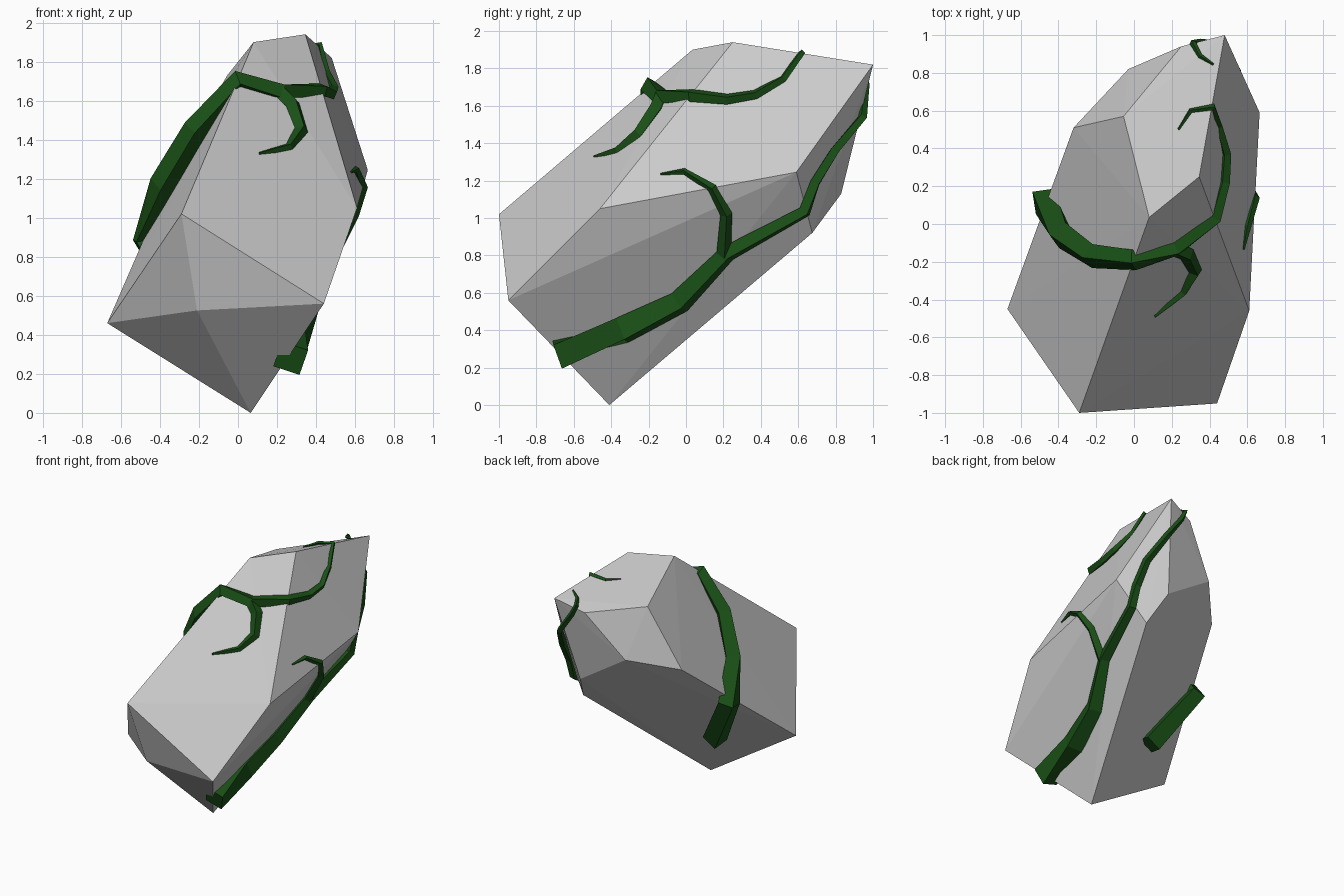
import bpy, bmesh
from mathutils import Vector
from mathutils.bvhtree import BVHTree


def finish(bm, name, mat=None):
    bmesh.ops.recalc_face_normals(bm, faces=bm.faces)
    me = bpy.data.meshes.new(name)
    bm.to_mesh(me)
    bm.free()
    ob = bpy.data.objects.new(name, me)
    bpy.context.collection.objects.link(ob)
    if mat:
        me.materials.append(mat)
    return ob


# Rock: convex hull of its corner points
corners = [
    (-.67, -.45, .46), (-.29, -1, 1.02), (.44, -.95, .56), (.065, -.41, 0), (-.21, -.87, .525),
    (.48, 1, 1.82), (.345, .25, 1.94), (.08, .035, 1.9), (.665, .59, 1.245), (.61, -.46, 1.05),
    (-.055, .57, 1.73), (-.32, .51, 1.265), (-.03, .82, 1.385), (.25, .94, 1.74),
    (.447, .675, .92), (.366, .83, 1.13),
]
bm = bmesh.new()
for c in corners:
    bm.verts.new(c)
bmesh.ops.convex_hull(bm, input=bm.verts)
bmesh.ops.recalc_face_normals(bm, faces=bm.faces)
surface = BVHTree.FromBMesh(bm)
finish(bm, "rock")

# Vines: tapered four-sided sweeps, one corner pointing away from the rock
green = bpy.data.materials.new("vine_green")
green.diffuse_color = (.01, .08, .008, 1)


def sweep(bm, path):
    pts = [Vector(p[:3]) for p in path]
    normals = [surface.find_nearest(p)[1] for p in pts]
    last = len(pts) - 1
    rings = []
    for i, p in enumerate(pts):
        a, b = max(i - 1, 0), min(i + 1, last)
        d = sum(((pts[j + 1] - pts[j]).normalized() for j in range(a, b)), Vector()).normalized()
        n = normals[a] + normals[i] * 2 + normals[b]
        n = (n - d * n.dot(d)).normalized()
        s = d.cross(n)
        rings.append([bm.verts.new(p + o * path[i][3]) for o in (n, s, -n, -s)])
    for r, q in zip(rings, rings[1:]):
        for k in range(4):
            bm.faces.new((r[k], r[k - 1], q[k - 1], q[k]))
    bm.faces.new(rings[0])
    bm.faces.new(rings[-1])


def vine(name, *paths):
    bm = bmesh.new()
    for p in paths:
        sweep(bm, p)
    finish(bm, name, green)


# x, y, z, radius along each stem and its side shoot
vine("upper_vine",
     [(-.21, -.07, .46, .09), (-.47, .12, .89, .085), (-.38, -.06, 1.17, .075),
      (-.22, -.17, 1.45, .065), (0, -.19, 1.70, .057), (.22, -.13, 1.645, .05),
      (.43, .03, 1.655, .038), (.48, .22, 1.635, .03), (.49, .37, 1.66, .027),
      (.45, .52, 1.745, .023), (.42, .62, 1.885, .018), (.30, .60, 1.865, .013),
      (.235, .50, 1.85, .006)],
     [(.21, -.13, 1.65, .045), (.28, -.16, 1.58, .043), (.325, -.25, 1.45, .036),
      (.26, -.36, 1.36, .027), (.11, -.49, 1.33, .007)])
vine("side_vine",
     [(.27, -.69, .28, .1), (.29, -.34, .40, .088), (.35, -.035, .55, .07),
      (.47, .22, .81, .05), (.555, .635, 1.035, .038), (.555, .69, 1.19, .034),
      (.545, .795, 1.36, .03), (.47, .945, 1.54, .025), (.35, .96, 1.71, .021),
      (.31, .96, 1.79, .017), (.35, .89, 1.815, .013), (.42, .845, 1.84, .006)],
     [(.46, .20, .78, .04), (.59, .215, 1.02, .032), (.64, .14, 1.16, .026),
      (.605, -.01, 1.25, .017), (.58, -.135, 1.235, .006)])
